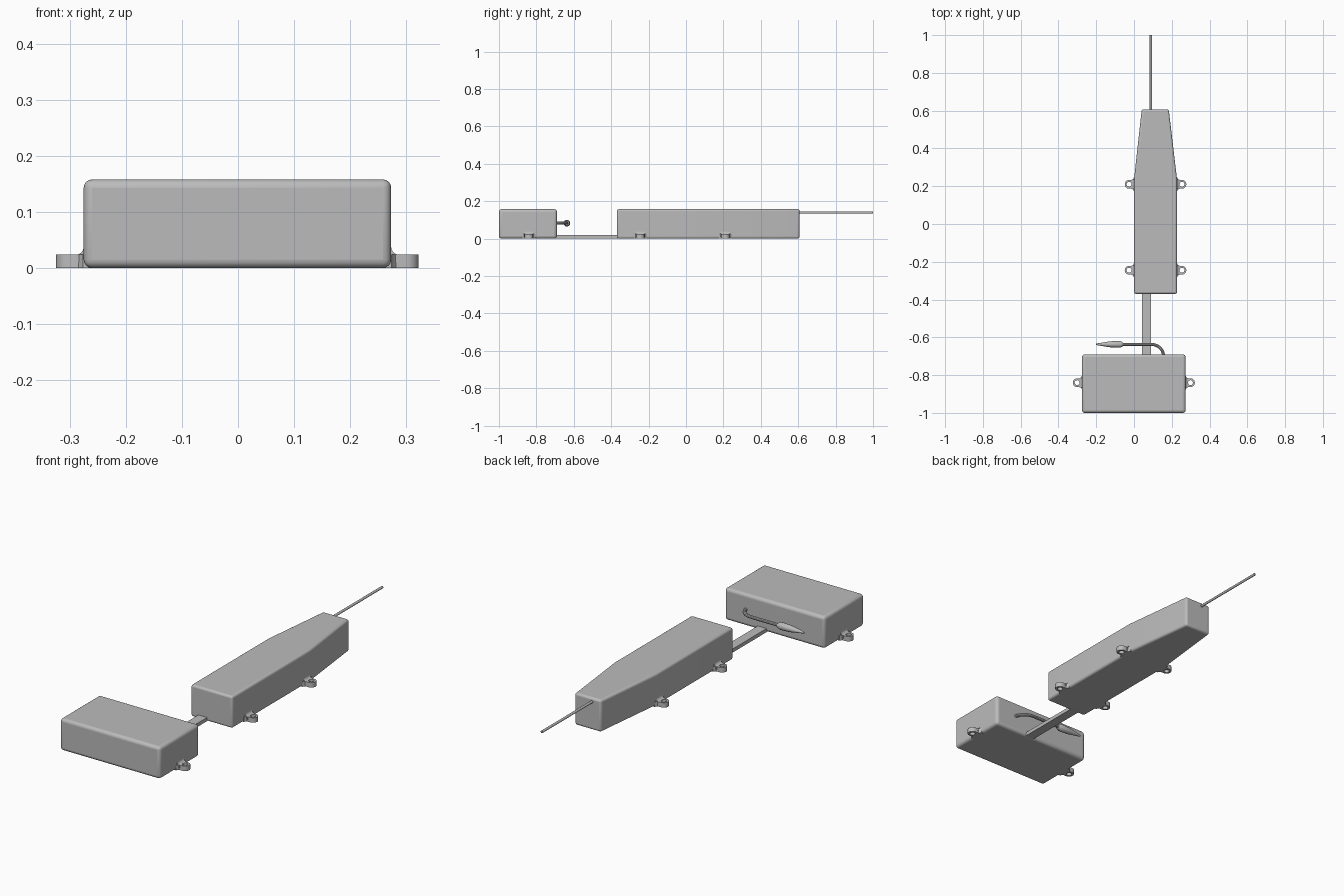
import bpy
import bmesh
from math import sin, cos, pi, radians
from mathutils import Matrix

if "Cube" in bpy.data.objects:
    bpy.data.objects.remove(bpy.data.objects["Cube"], do_unlink=True)

grey = bpy.data.materials.new("plain grey")
grey.use_nodes = True
grey.diffuse_color = (0.5, 0.5, 0.5, 1)
grey.node_tree.nodes["Principled BSDF"].inputs["Base Color"].default_value = (0.5, 0.5, 0.5, 1)


def add(name, data, location=(0, 0, 0)):
    obj = bpy.data.objects.new(name, data)
    obj.location = location
    bpy.context.collection.objects.link(obj)
    if not data.materials:
        data.materials.append(grey)
    return obj


def smooth(obj):
    bpy.ops.object.select_all(action='DESELECT')
    obj.select_set(True)
    bpy.context.view_layer.objects.active = obj
    bpy.ops.object.shade_smooth_by_angle(angle=radians(35))


def extrude(name, points, offset):
    """Closed outline swept along an offset vector."""
    bm = bmesh.new()
    face = bm.faces.new([bm.verts.new(p) for p in points])
    result = bmesh.ops.extrude_face_region(bm, geom=[face])
    verts = [v for v in result["geom"] if isinstance(v, bmesh.types.BMVert)]
    bmesh.ops.translate(bm, verts=verts, vec=offset)
    bmesh.ops.recalc_face_normals(bm, faces=bm.faces)
    mesh = bpy.data.meshes.new(name)
    bm.to_mesh(mesh)
    bm.free()
    return add(name, mesh)


def housing(name, outline, radius):
    obj = extrude(name, [(x, y, 0) for x, y in outline], (0, 0, 0.158))
    bevel = obj.modifiers.new("rounded edges", 'BEVEL')
    bevel.width = radius
    bevel.segments = 4
    bevel.limit_method = 'ANGLE'
    bevel.angle_limit = radians(30)
    smooth(obj)


def cylinder_y(name, x, z, y0, y1, radius):
    bm = bmesh.new()
    bmesh.ops.create_cone(bm, cap_ends=True, segments=24, radius1=radius,
                          radius2=radius, depth=y1 - y0,
                          matrix=Matrix.Rotation(pi / 2, 4, 'X'))
    mesh = bpy.data.meshes.new(name)
    bm.to_mesh(mesh)
    bm.free()
    smooth(add(name, mesh, (x, (y0 + y1) / 2, z)))


def to_mesh(obj):
    bpy.ops.object.select_all(action='DESELECT')
    obj.select_set(True)
    bpy.context.view_layer.objects.active = obj
    bpy.ops.object.convert(target='MESH')
    smooth(bpy.context.object)
    return bpy.context.object


def spline(curve, points, cyclic):
    s = curve.splines.new('POLY')
    s.points.add(len(points) - 1)
    for p, co in zip(s.points, points):
        p.co = (*co, 1)
    s.use_cyclic_u = cyclic


# Two housings: wide box and long tapered box
housing("wide_housing", [(-0.275, -1), (0.273, -1), (0.273, -0.69), (-0.275, -0.69)], 0.015)
housing("tapered_housing", [(0, -0.37), (0.228, -0.37), (0.228, 0.235),
                            (0.184, 0.607), (0.041, 0.607), (0, 0.235)], 0.011)

# Flat strip linking the housings
extrude("link_strip", [(0.042, -0.71, 0.001), (0.09, -0.71, 0.001),
                       (0.09, -0.35, 0.001), (0.042, -0.35, 0.001)], (0, 0, 0.018))

# Rear rod
cylinder_y("rear_rod", 0.089, 0.14, 0.59, 1.0, 0.006)

# Mounting lug with eyelet, flared where it meets the wall
lug = bpy.data.curves.new("lug", 'CURVE')
lug.dimensions = '2D'
lug.fill_mode = 'BOTH'
lug.extrude = 0.012
lug.materials.append(grey)
flare = [(-0.015, 0.036), (0.001, 0.036), (0.004, 0.029), (0.009, 0.024), (0.016, 0.023)]
arc = [(0.026 + 0.023 * cos(a), 0.023 * sin(a))
       for a in [pi / 2 - pi * i / 16 for i in range(17)]]
outline = flare + arc + [(u, -v) for u, v in reversed(flare)]
spline(lug, [(u, v, 0) for u, v in outline], True)
spline(lug, [(0.026 + 0.013 * cos(2 * pi * i / 24), 0.013 * sin(2 * pi * i / 24), 0)
             for i in range(24)], True)
lug_mesh = to_mesh(add("lug_pattern", lug))

# Concave fillet above the lug
curve = [(0.014 - 0.014 * sin(a), 0.038 - 0.014 * cos(a))
         for a in [pi / 2 * i / 8 for i in range(9)]]
section = [(-0.015, 0.01), (0.014, 0.01)] + curve + [(-0.015, 0.038)]
fillet = extrude("fillet_pattern", [(u, -0.025, z) for u, z in section], (0, 0.05, 0))
smooth(fillet)

places = [("front", -0.84, -0.275, 0.273),
          ("middle", -0.245, 0, 0.228),
          ("rear", 0.21, 0, 0.228)]
for label, y, right, left in places:
    for side, x, turn in (("right", right, pi), ("left", left, 0)):
        part = add(f"{label}_{side}_lug", lug_mesh.data, (x, y, 0.012))
        part.rotation_euler.z = turn
        part = add(f"{label}_{side}_lug_fillet", fillet.data, (x, y, 0))
        part.rotation_euler.z = turn
bpy.data.objects.remove(lug_mesh, do_unlink=True)
bpy.data.objects.remove(fillet, do_unlink=True)

# Bent cable leaving the wide housing
cable = bpy.data.curves.new("cable", 'CURVE')
cable.dimensions = '3D'
cable.bevel_depth = 0.008
cable.bevel_resolution = 3
cable.use_fill_caps = True
bend = [(0.09 + 0.066 * sin(a), -0.697 + 0.06 * cos(a), 0.083)
        for a in [pi / 2 * i / 10 for i in range(11)]]
spline(cable, [(-0.08, -0.637, 0.083)] + bend, False)
to_mesh(add("cable", cable))

# Pointed plug at the cable end, turned from a profile of (x, radius)
profile = [(-0.06, 0), (-0.06, 0.012), (-0.075, 0.018), (-0.125, 0.016), (-0.2, 0.004), (-0.2, 0)]
bm = bmesh.new()
verts = [bm.verts.new((x, r, 0)) for x, r in profile]
edges = [bm.edges.new(pair) for pair in zip(verts, verts[1:])]
bmesh.ops.spin(bm, geom=verts + edges, cent=(0, 0, 0), axis=(1, 0, 0),
               angle=2 * pi, steps=24)
bmesh.ops.remove_doubles(bm, verts=bm.verts, dist=0.0001)
bmesh.ops.recalc_face_normals(bm, faces=bm.faces)
plug = bpy.data.meshes.new("pointed_plug")
bm.to_mesh(plug)
bm.free()
smooth(add("pointed_plug", plug, (0, -0.637, 0.083)))
